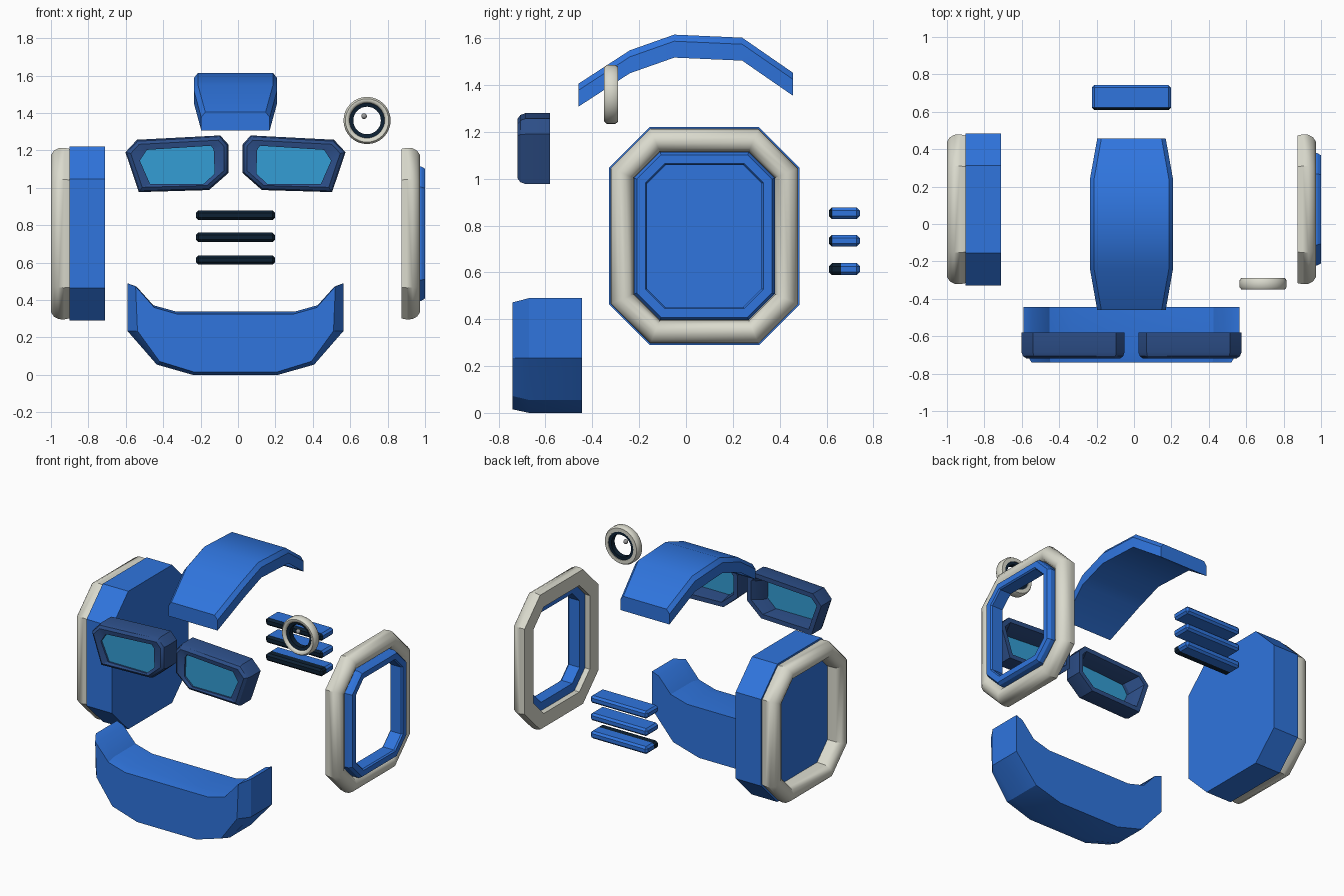
import bpy, bmesh, math
from mathutils import Vector

if "Cube" in bpy.data.objects:
    bpy.data.objects.remove(bpy.data.objects["Cube"])

CX = -0.0135  # plane of symmetry


def material(name, r, g, b):
    m = bpy.data.materials.new(name)
    m.diffuse_color = (r, g, b, 1)
    m.use_nodes = True
    m.node_tree.nodes["Principled BSDF"].inputs["Base Color"].default_value = m.diffuse_color
    return m


BLUE = material("bright blue", 0.029, 0.178, 0.73)
FRAME = material("dark blue", 0.026, 0.078, 0.25)
GLASS = material("sky blue glass", 0.033, 0.34, 0.66)
CREAM = material("warm white", 0.70, 0.70, 0.61)
NAVY = material("near black navy", 0.004, 0.015, 0.033)
GREY = material("rivet grey", 0.32, 0.32, 0.32)


def finish(name, bm, mats, angle=30):
    bmesh.ops.recalc_face_normals(bm, faces=bm.faces[:])
    me = bpy.data.meshes.new(name)
    bm.to_mesh(me)
    bm.free()
    for m in mats:
        me.materials.append(m)
    me.shade_smooth()
    me.set_sharp_from_angle(angle=math.radians(angle))
    ob = bpy.data.objects.new(name, me)
    bpy.context.collection.objects.link(ob)
    return ob


def inset(poly, d):
    """Offset a counter-clockwise outline inwards with mitred corners."""
    out = []
    n = len(poly)
    for i in range(n):
        p, a, b = (Vector(poly[k % n]) for k in (i, i - 1, i + 1))
        e1, e2 = (p - a).normalized(), (b - p).normalized()
        n1, n2 = Vector((-e1.y, e1.x)), Vector((-e2.y, e2.x))
        out.append(tuple(p + (n1 + n2) * d / (1 + n1.dot(n2))))
    return out


def skin(name, loops, mat, ring=False, angle=30):
    """Join 3D loops into a tube; cap it, or close it into a ring."""
    bm = bmesh.new()
    rows = [[bm.verts.new(p) for p in lp] for lp in loops]
    n = len(rows[0])
    pairs = list(zip(rows, rows[1:]))
    if ring:
        pairs.append((rows[-1], rows[0]))
    else:
        bm.faces.new(rows[0])
        bm.faces.new(rows[-1])
    for a, b in pairs:
        for i in range(n):
            j = (i + 1) % n
            bm.faces.new((a[i], a[j], b[j], b[i]))
    return finish(name, bm, [mat], angle)


def along_y(poly, y):
    return [(a, y, b) for a, b in poly]


def along_x(poly, x):
    return [(x, a, b) for a, b in poly]


def flip(poly):
    return [(2 * CX - a, b) for a, b in poly][::-1]


# ear octagon in (y, z)
y0, y1, z0, z1, c = -0.328, 0.485, 0.29, 1.22, 0.173
OCT = [(y0 + c, z0), (y1 - c, z0), (y1, z0 + c), (y1, z1 - c),
       (y1 - c, z1), (y0 + c, z1), (y0, z1 - c), (y0, z0 + c)]

# left ear block
skin("left_ear_block", [along_x(OCT, -0.71), along_x(OCT, -0.90)], BLUE)

# rounded ear rings, both sides
RING = [(0.012, 0.90), (0.006, 0.93), (0.008, 0.96), (0.022, 0.985), (0.045, 1.0),
        (0.068, 1.0), (0.09, 0.988), (0.104, 0.96), (0.106, 0.90)]
skin("left_ear_ring", [along_x(inset(OCT, d), -x) for d, x in RING], CREAM, True, 40)
skin("right_ear_ring", [along_x(inset(OCT, d), x + 2 * CX) for d, x in RING], CREAM, True, 40)

# right ear inner ring
INNER = [(0.106, 0.91), (0.106, 0.98), (0.118, 1.0), (0.155, 1.0), (0.162, 0.99), (0.162, 0.91)]
skin("right_ear_inner_ring", [along_x(inset(OCT, d), x) for d, x in INNER], BLUE, True)

# eye frames with glass
OUT = [(-0.53, 0.977), (-0.155, 0.988), (-0.05, 1.08), (-0.05, 1.23),
       (-0.095, 1.28), (-0.54, 1.257), (-0.602, 1.19)]
PANE = [(-0.47, 1.02), (-0.185, 1.02), (-0.125, 1.075), (-0.13, 1.205),
        (-0.145, 1.225), (-0.487, 1.203), (-0.525, 1.145)]
for side, f in (("left", lambda p: p), ("right", flip)):
    o, g = f(OUT), f(PANE)
    skin(side + "_eye_frame", [
        along_y(o, -0.58), along_y(o, -0.685), along_y(inset(o, 0.008), -0.707),
        along_y(inset(o, 0.025), -0.72), along_y(g, -0.712),
        along_y(g, -0.67), along_y(inset(o, 0.03), -0.58)], FRAME, True)
    skin(side + "_eye_glass", [along_y(g, -0.70), along_y(g, -0.692)], GLASS)

# chin guard, half outlines mirrored
HALF = [(0.222, 0.0), (0.415, 0.055), (0.572, 0.235), (0.572, 0.49),
        (0.523, 0.472), (0.433, 0.372), (0.31, 0.338)]
FRONT = [(0.215, 0.015), (0.40, 0.072), (0.518, 0.235), (0.528, 0.472),
         (0.515, 0.458), (0.428, 0.36), (0.305, 0.325)]
outer, front = ([(CX + a + 0.006, b) for a, b in h] + [(CX - a - 0.006, b) for a, b in h[::-1]]
                for h in (HALF, FRONT))
skin("chin_guard", [along_y(front, -0.74), along_y(outer, -0.67), along_y(outer, -0.445)], BLUE)

# arched crest: y, top height, half width
loops = []
for y, zt, w in ((-0.46, 1.405, 0.183), (-0.24, 1.548, 0.222), (-0.05, 1.615, 0.222),
                 (0.24, 1.602, 0.222), (0.457, 1.452, 0.183)):
    sec = [(w, -0.098), (w, -0.028), (w - 0.022, 0), (0.022 - w, 0), (-w, -0.028), (-w, -0.098)]
    loops.append([(CX + a, y, zt + b) for a, b in sec])
skin("top_crest", loops, BLUE, angle=35)

# vent bars: dark front faces, lowest one dark over its front half
for i, z in enumerate((0.614, 0.735, 0.853)):
    bm = bmesh.new()
    bmesh.ops.create_cube(bm, size=1)
    for v in bm.verts:
        v.co = Vector((CX + v.co.x * 0.424, 0.676 + v.co.y * 0.132, z + v.co.z * 0.05))
    bmesh.ops.bevel(bm, geom=bm.edges[:], offset=0.013, segments=1, affect='EDGES')
    if i == 0:
        bmesh.ops.bisect_plane(bm, geom=bm.verts[:] + bm.edges[:] + bm.faces[:],
                               plane_co=(0, 0.662, 0), plane_no=(0, 1, 0))
    bm.normal_update()
    for f in bm.faces:
        dark = f.normal.y < -0.3 or (i == 0 and f.calc_center_median().y < 0.662)
        f.material_index = int(dark)
    finish("vent_bar_%d" % (i + 1), bm, [BLUE, NAVY], 20)

# round lamp: outer rim, dark inner collar, small rivet
N = 32
CIRC = [(0.69 + 0.126 * math.cos(2 * math.pi * k / N),
         1.36 + 0.126 * math.sin(2 * math.pi * k / N)) for k in range(N)]
RIM = [(0.008, -0.29), (0, -0.302), (0, -0.338), (0.01, -0.35), (0.022, -0.35), (0.032, -0.34), (0.032, -0.29)]
skin("lamp_rim", [along_y(inset(CIRC, d), y) for d, y in RIM], CREAM, True, 50)
COLLAR = [(0.032, -0.295), (0.032, -0.335), (0.052, -0.33), (0.052, -0.295)]
skin("lamp_collar", [along_y(inset(CIRC, d), y) for d, y in COLLAR], NAVY, True, 40)
bm = bmesh.new()
bmesh.ops.create_uvsphere(bm, u_segments=12, v_segments=8, radius=0.015)
bmesh.ops.translate(bm, verts=bm.verts[:], vec=(0.674, -0.32, 1.383))
finish("lamp_rivet", bm, [GREY], 60)
